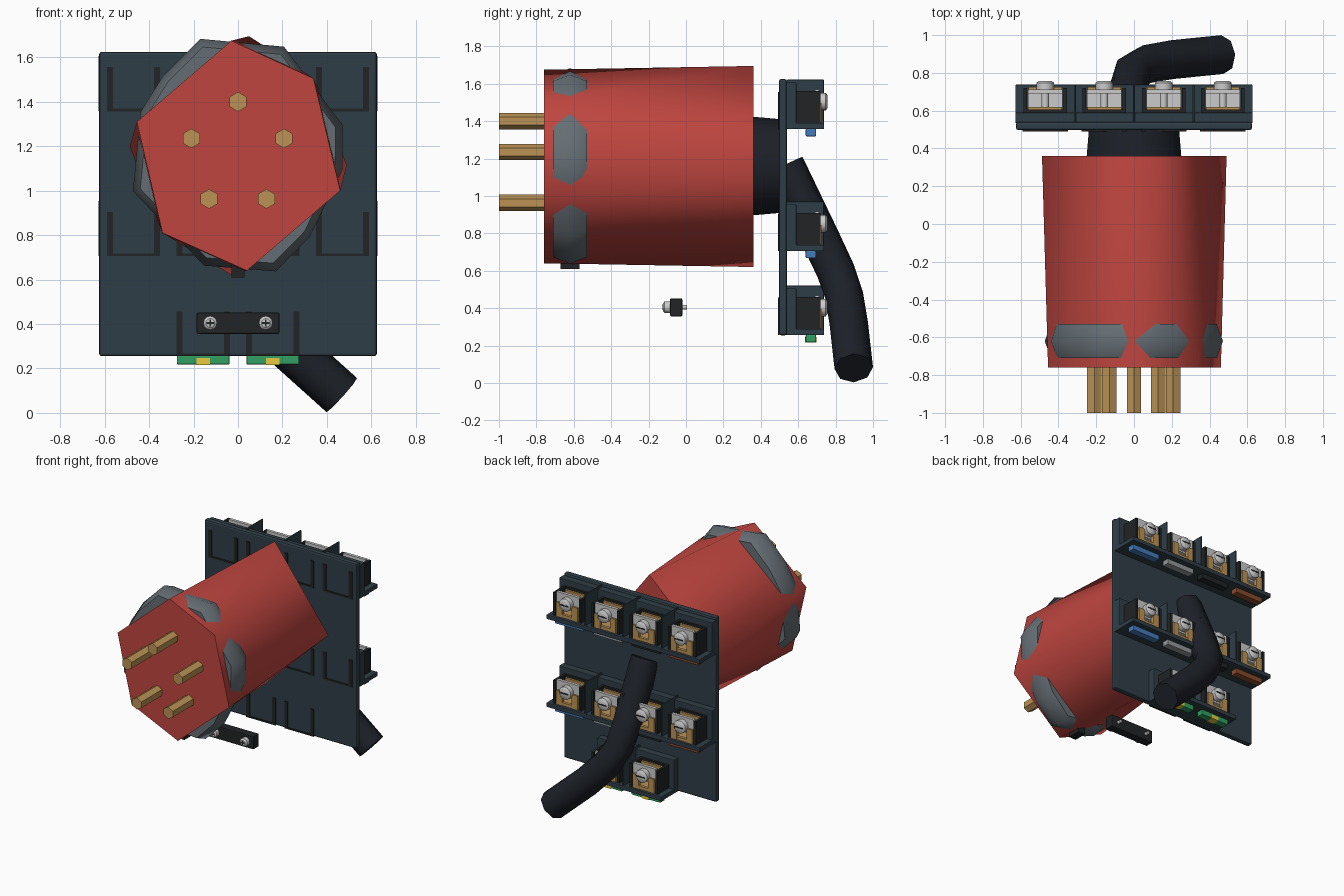
import bpy, bmesh, math
from mathutils import Vector, Matrix

if "Cube" in bpy.data.objects:
    bpy.data.objects.remove(bpy.data.objects["Cube"])

COL = dict(red=(.52, .06, .05), board=(.028, .048, .062), black=(.015, .017, .018),
           cable=(.012, .015, .021), brass=(.5, .29, .09), steel=(.6, .6, .58),
           grey=(.13, .155, .175), blue=(.06, .2, .5), brown=(.25, .07, .025),
           green=(.03, .35, .12), yellow=(.8, .6, .05), pale=(.3, .32, .33))
MATS = {}
for n, c in COL.items():
    MATS[n] = bpy.data.materials.new(n)
    MATS[n].diffuse_color = (*c, 1)


def finish(bm, name, mat, bevel=0, smooth=None):
    bmesh.ops.recalc_face_normals(bm, faces=bm.faces)
    me = bpy.data.meshes.new(name)
    bm.to_mesh(me)
    bm.free()
    ob = bpy.data.objects.new(name, me)
    bpy.context.collection.objects.link(ob)
    me.materials.append(MATS[mat])
    if bevel:
        m = ob.modifiers.new("bevel", 'BEVEL')
        m.width, m.segments = bevel, 2
    if smooth:
        bpy.ops.object.select_all(action='DESELECT')
        ob.select_set(True)
        bpy.context.view_layer.objects.active = ob
        bpy.ops.object.shade_smooth_by_angle(angle=math.radians(smooth))
    return ob


def boxes(name, mat, bounds, bevel=0):
    """One object from several (x0, x1, y0, y1, z0, z1) boxes."""
    bm = bmesh.new()
    for x0, x1, y0, y1, z0, z1 in bounds:
        c = Matrix.Translation(((x0 + x1) / 2, (y0 + y1) / 2, (z0 + z1) / 2))
        s = Matrix.Diagonal((x1 - x0, y1 - y0, z1 - z0, 1))
        bmesh.ops.create_cube(bm, size=1, matrix=c @ s)
    return finish(bm, name, mat, bevel)


def rods(name, mat, items, sides, smooth=40):
    """Cylinders along y: (x, z, y0, y1, r0, r1)."""
    bm = bmesh.new()
    for x, z, y0, y1, r0, r1 in items:
        m = Matrix.Translation((x, (y0 + y1) / 2, z)) @ Matrix.Rotation(-math.pi / 2, 4, 'X')
        bmesh.ops.create_cone(bm, cap_ends=True, segments=sides, radius1=r0, radius2=r1,
                              depth=y1 - y0, matrix=m)
    return finish(bm, name, mat, smooth=smooth)


def hull(name, mat, pts, smooth):
    bm = bmesh.new()
    vs = [bm.verts.new(p) for p in pts]
    bmesh.ops.convex_hull(bm, input=vs)
    return finish(bm, name, mat, smooth=smooth)


# Plug body: six-sided front, four-sided back
CZ = 1.16
front = [(-.03, 1.675), (.34, 1.505), (.46, 1.0), (.04, .64), (-.34, .81), (-.455, 1.31)]
back = [(.05, 1.695), (.49, 1.115), (-.03, .62), (-.487, 1.2)]
hull("plug_body", 'red', [(x, -.76, z) for x, z in front] + [(x, .36, z) for x, z in back], 70)

# Grey collar around the plug
collar = [(108, .55), (67, .53), (16, .49), (-8, .475), (-49, .49), (-72, .55),
          (253, .52), (199, .5), (156, .48), (134, .49)]
hull("collar", 'grey', [(r * k * math.cos(math.radians(a)), y, CZ + r * k * math.sin(math.radians(a)))
                        for a, r in collar for y, k in ((-.71, .93), (-.62, 1), (-.53, .93))], 60)
boxes("key_tab", 'black', [(-.03, .03, -.67, -.57, .61, .72)])

# Contact pins
pins = [(0, 1.40), (-.21, 1.235), (.207, 1.235), (-.13, .963), (.128, .963)]
rods("pins", 'brass', [(x, z, -1, -.7, .044, .044) for x, z in pins], 6)

# Neck between plug and board
rods("neck", 'cable', [(0, CZ, .34, .51, .265, .25)], 10)

# Mounting board
boxes("board", 'board', [(-.625, .625, .497, .54, .255, 1.625)], .012)

# Terminal strips: (bottom z, terminal centres, tab colours)
wide = (-.47, -.157, .157, .47)
rows = [("top", 1.357, wide, ('brown', 'black', 'pale', 'blue')),
        ("middle", .705, wide, ('brown', 'black', 'pale', 'blue')),
        ("bottom", .256, wide[1:3], ('green', 'green'))]
for name, z, xs, tabs in rows:
    w = .157 * len(xs)
    dividers = [(x + .152, x + .162, .54, .737, z, z + .265) for x in xs[:-1]]
    boxes(name + "_strip", 'board', [(-w, w, .535, .738, z, z + .033),
                                     (-w, w, .535, .59, z, z + .25)] + dividers, .004)
    holders, clamps, plates, screws, slots, outlines = [], [], [], [], [], []
    for x, tab in zip(xs, tabs):
        # dark cheeks and back of the pocket
        holders += [(x - .115, x - .097, .585, .72, z + .03, z + .205),
                    (x + .097, x + .115, .585, .72, z + .03, z + .205),
                    (x - .1, x + .1, .585, .605, z + .03, z + .205)]
        # brass clamp frame
        clamps += [(x - .088, x - .04, .7, .725, z + .035, z + .14),
                   (x + .04, x + .088, .7, .725, z + .035, z + .14),
                   (x - .088, x + .088, .7, .722, z + .035, z + .058),
                   (x - .09, x + .09, .605, .62, z + .035, z + .19),
                   (x - .09, x + .09, .605, .7, z + .035, z + .05)]
        # steel pressure plate
        plates += [(x - .092, x + .092, .69, .712, z + .11, z + .212),
                   (x - .092, x + .092, .62, .7, z + .095, z + .11)]
        screws += [(x, z + .147, .71, .747, .047, .047), (x, z + .147, .747, .756, .047, .036),
                   (x, z + .147, .62, .71, .02, .02)]
        slots.append((x - .036, x + .036, .75, .7575, z + .142, z + .152))
        # socket outlines on the board face
        outlines += [(x - .12, x - .093, .491, .5, z, z + .2),
                     (x + .093, x + .12, .491, .5, z, z + .2),
                     (x - .12, x + .12, .491, .5, z, z + .012)]
        # coloured marker under the shelf
        t = boxes(f"{name}_marker", tab, [(x - .118, x + .118, .64, .695, z - .038, z + .002)], .004)
        if tab == 'green':
            boxes("yellow_stripe", 'yellow', [(x - .03, x + .03, .637, .698, z - .04, z - .01)])
    boxes(name + "_holders", 'black', holders)
    boxes(name + "_clamps", 'brass', clamps)
    boxes(name + "_plates", 'steel', plates)
    rods(name + "_screws", 'steel', screws, 16)
    boxes(name + "_screw_slots", 'black', slots)
    boxes(name + "_socket_outlines", 'black', outlines)

# Cable: tube of eight sides swept along a bent path
path = [Vector(p) for p in ((-.04, .53, 1.165), (-.03, .72, .77), (-.01, .80, .6),
                            (.06, .845, .47), (.2, .87, .32), (.467, .897, .08))]
bm = bmesh.new()
rings = []
for i, p in enumerate(path):
    d = (path[min(i + 1, len(path) - 1)] - path[max(i - 1, 0)]).normalized()
    u = d.cross(Vector((0, 1, 0))).normalized()
    v = u.cross(d)
    rings.append([bm.verts.new(p + .103 * (u * math.cos(a) + v * math.sin(a)))
                  for a in (k * math.pi / 4 for k in range(8))])
for a, b in zip(rings, rings[1:]):
    for k in range(8):
        bm.faces.new((a[k], a[k - 1], b[k - 1], b[k]))
bm.faces.new(rings[0])
bm.faces.new(rings[-1])
finish(bm, "cable", 'cable', smooth=50)

# Loose cord clip with two cross-head screws
boxes("cord_clip", 'black', [(-.186, .186, -.085, -.02, .356, .452)], .006)
sx = (-.125, .125)
rods("clip_screws", 'steel', [(x, .405, -.115, -.08, .031, .031) for x in sx]
     + [(x, .405, -.124, -.115, .02, .031) for x in sx]
     + [(x, .405, -.08, .005, .012, .012) for x in sx], 12)
boxes("clip_screw_crosses", 'black',
      [(x - a, x + a, -.1255, -.12, .405 - b, .405 + b) for x in sx for a, b in ((.016, .004), (.004, .016))])

for m in bpy.data.materials:
    if m.users and not m.is_grease_pencil:
        m.use_nodes = True
        m.node_tree.nodes["Principled BSDF"].inputs["Base Color"].default_value = m.diffuse_color
